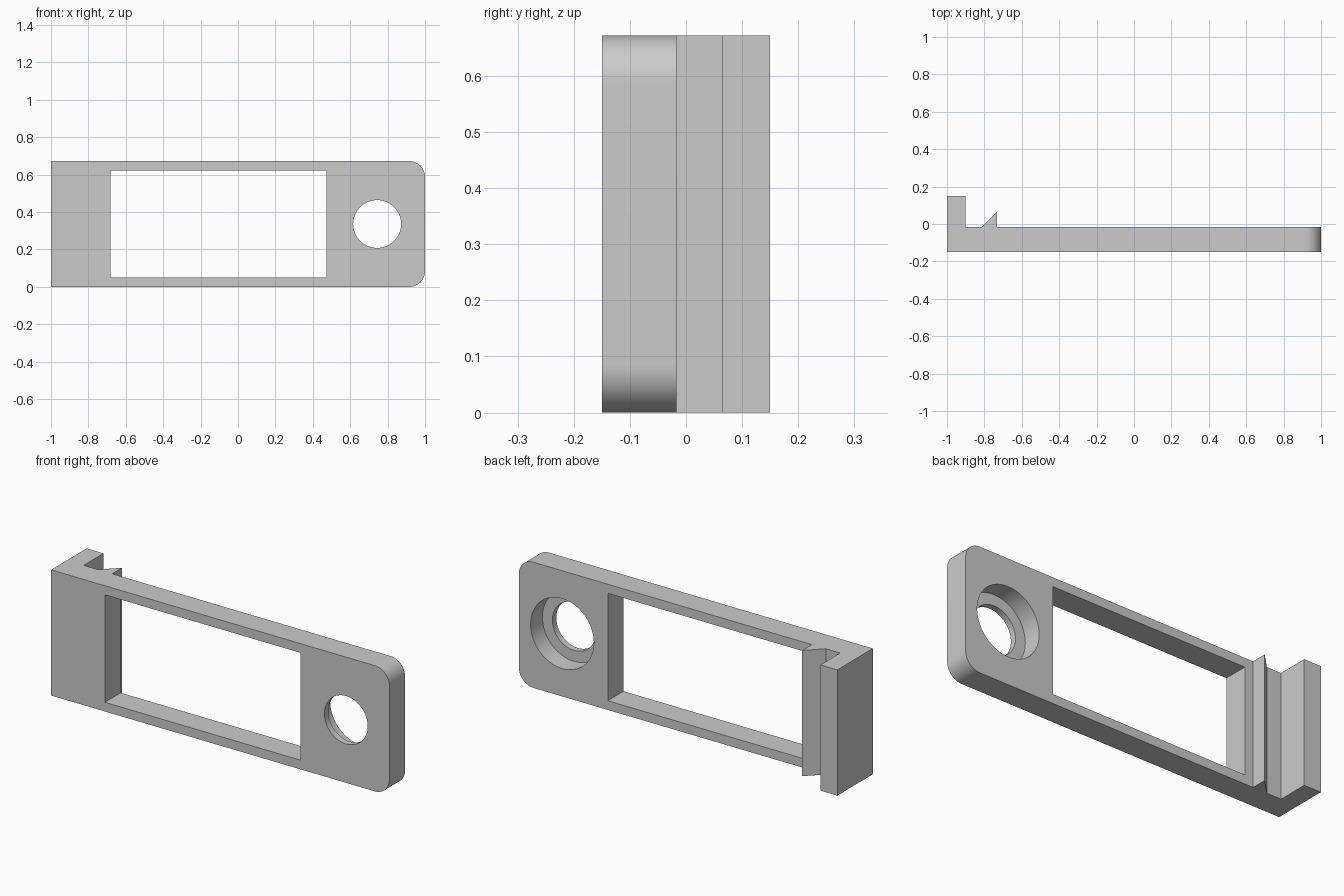
import bpy, bmesh, math
from mathutils import Vector

if "Cube" in bpy.data.objects:
    bpy.data.objects.remove(bpy.data.objects["Cube"], do_unlink=True)

HEIGHT, FRONT, BACK, REAR = 0.672, -0.15, -0.017, 0.15
HOLE_X, HOLE_Z = 0.744, HEIGHT / 2

grey = bpy.data.materials.new("plain grey")
grey.use_nodes = True
grey.diffuse_color = (0.6, 0.6, 0.6, 1)
grey.node_tree.nodes["Principled BSDF"].inputs["Base Color"].default_value = (0.6, 0.6, 0.6, 1)


def link_mesh(name, bm):
    bmesh.ops.recalc_face_normals(bm, faces=bm.faces[:])
    mesh = bpy.data.meshes.new(name)
    bm.to_mesh(mesh)
    bm.free()
    mesh.materials.append(grey)
    obj = bpy.data.objects.new(name, mesh)
    bpy.context.collection.objects.link(obj)
    return obj


def cut(target, cutter):
    cutter.hide_render = True
    mod = target.modifiers.new("cut", 'BOOLEAN')
    mod.operation, mod.solver, mod.object = 'DIFFERENCE', 'EXACT', cutter
    bpy.context.view_layer.objects.active = target
    bpy.ops.object.modifier_apply(modifier=mod.name)
    bpy.data.objects.remove(cutter, do_unlink=True)


def round_cutter(name, radius, y0, y1):
    bpy.ops.mesh.primitive_cylinder_add(
        vertices=64, radius=radius, depth=y1 - y0,
        location=(HOLE_X, (y0 + y1) / 2, HOLE_Z), rotation=(math.pi / 2, 0, 0))
    obj = bpy.context.object
    obj.name = name
    obj.data.materials.append(grey)
    return obj


# Faceplate with end lip and triangular catch, extruded upward from its plan
plan = [(-1, FRONT), (1, FRONT), (1, BACK), (-0.732, BACK), (-0.732, 0.066),
        (-0.815, BACK), (-0.9, BACK), (-0.9, REAR), (-1, REAR)]
bm = bmesh.new()
base = bm.faces.new([bm.verts.new((x, y, 0)) for x, y in plan])
top = bmesh.ops.extrude_face_region(bm, geom=[base])
bmesh.ops.translate(bm, vec=Vector((0, 0, HEIGHT)),
                    verts=[v for v in top["geom"] if isinstance(v, bmesh.types.BMVert)])

# Rounded corners on the free end
corners = [e for e in bm.edges if all(v.co.x > 0.99 for v in e.verts)
           and abs(e.verts[0].co.z - e.verts[1].co.z) < 0.01]
bmesh.ops.bevel(bm, geom=corners, offset=0.085, segments=16, profile=0.5, affect='EDGES')
faceplate = link_mesh("faceplate", bm)

# Rectangular window
bm = bmesh.new()
bmesh.ops.create_cube(bm, size=1)
bmesh.ops.scale(bm, vec=(1.157, 0.5, 0.574), verts=bm.verts[:])
bmesh.ops.translate(bm, vec=(-0.104, -0.1, HEIGHT / 2), verts=bm.verts[:])
cut(faceplate, link_mesh("window_cutter", bm))

# Round hole with a wider recess behind it
cut(faceplate, round_cutter("hole_cutter", 0.128, FRONT - 0.1, BACK + 0.1))
cut(faceplate, round_cutter("recess_cutter", 0.187, BACK - 0.1, BACK + 0.1))

# Smooth curved faces, crisp edges
bpy.ops.object.select_all(action='DESELECT')
faceplate.select_set(True)
bpy.context.view_layer.objects.active = faceplate
bpy.ops.object.shade_smooth_by_angle(angle=math.radians(30))
